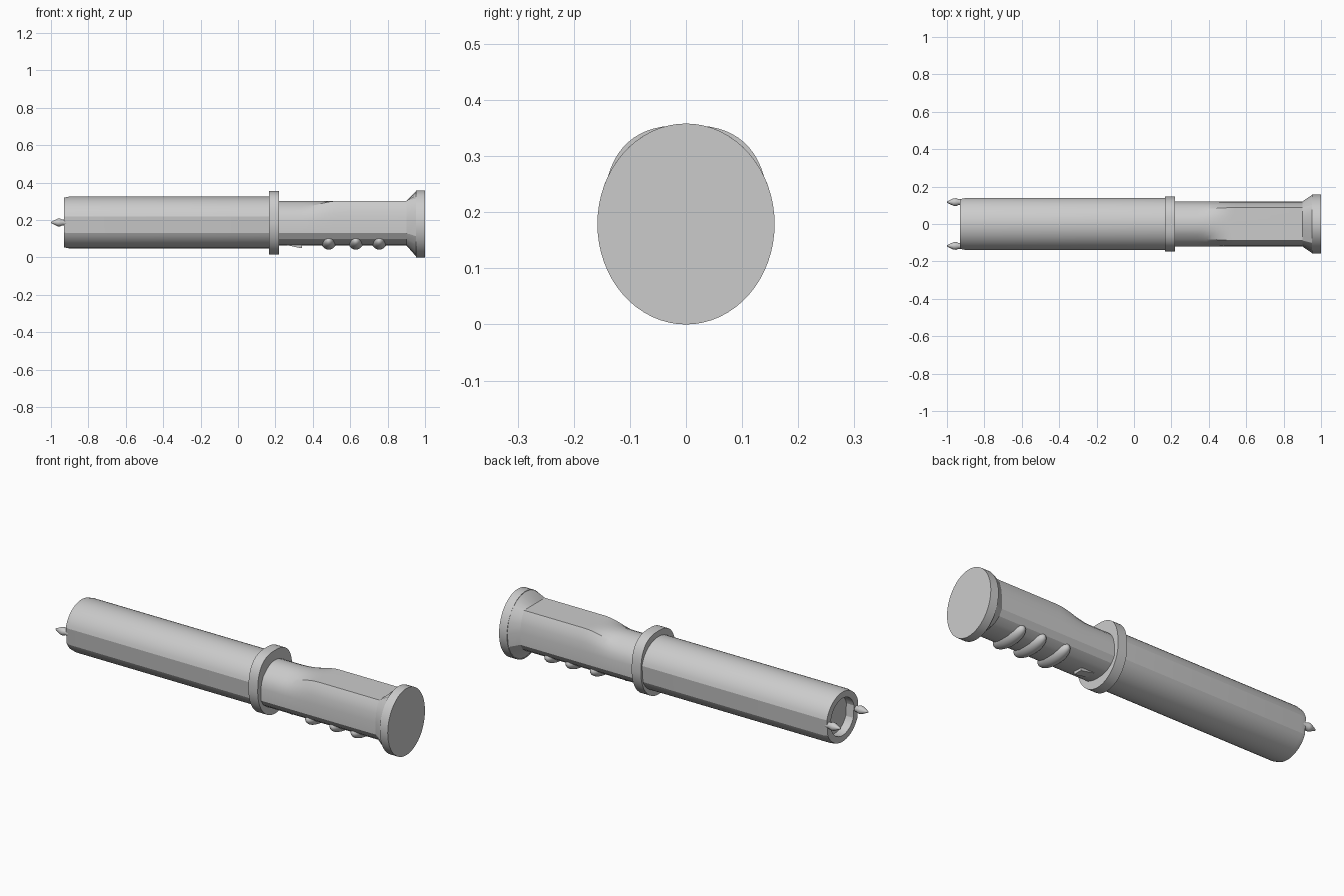
import bpy, math
from math import sin, cos, radians

if "Cube" in bpy.data.objects:
    bpy.data.objects.remove(bpy.data.objects["Cube"])

CZ = 0.185  # height of the long axis


def finish(name, verts, faces, angle=20):
    me = bpy.data.meshes.new(name)
    me.from_pydata(verts, [], faces)
    ob = bpy.data.objects.new(name, me)
    bpy.context.collection.objects.link(ob)
    bpy.ops.object.select_all(action='DESELECT')
    ob.select_set(True)
    bpy.context.view_layer.objects.active = ob
    bpy.ops.object.mode_set(mode='EDIT')
    bpy.ops.mesh.select_all(action='SELECT')
    bpy.ops.mesh.normals_make_consistent(inside=False)
    bpy.ops.object.mode_set(mode='OBJECT')
    bpy.ops.object.shade_smooth_by_angle(angle=radians(angle))
    return ob


def loft(name, rings, angle=20):
    """rings: list of (x, [(y, z)...]) joined along x, both ends capped"""
    n = len(rings[0][1])
    verts = [(x, y, z) for x, sec in rings for y, z in sec]
    faces = [(r*n+i, r*n+(i+1) % n, (r+1)*n+(i+1) % n, (r+1)*n+i)
             for r in range(len(rings)-1) for i in range(n)]
    faces += [tuple(range(n)), tuple(range((len(rings)-1)*n, len(rings)*n))]
    return finish(name, verts, faces, angle)


def ellipse(ry, rz, cy=0, cz=CZ, n=64, top_power=2):
    pts = []
    for i in range(n):
        a = 2*math.pi*i/n
        p = 2/top_power if sin(a) > 0 else 1
        pts.append((cy+ry*math.copysign(abs(cos(a))**p, cos(a)),
                    cz+rz*math.copysign(abs(sin(a))**p, sin(a))))
    return pts


def mirrored(half, cz=CZ):
    return [(y, cz+z) for y, z in half] + [(-y, cz+z) for y, z in half[-2:0:-1]]


# barrel: round tube with one flat facet along each side, recessed end
def barrel_sec(k):
    angs = [90-76*i/11 for i in range(12)] + [-24-66*i/9 for i in range(10)]
    return mirrored([(0.142*k*cos(radians(a)) if abs(a) < 89.9 else 0,
                      0.138*k*sin(radians(a))) for a in angs], 0.187)


def scaled_round(r):
    angs = [90-76*i/11 for i in range(12)] + [-24-66*i/9 for i in range(10)]
    return mirrored([(r*cos(radians(a)) if abs(a) < 89.9 else 0,
                      r*sin(radians(a))) for a in angs], 0.187)


loft("barrel", [(0.18, barrel_sec(1)), (-0.905, barrel_sec(1)),
                (-0.93, barrel_sec(0.965)), (-0.93, scaled_round(0.1)),
                (-0.885, scaled_round(0.1))])

# guard collar, fuller at the top
col = ellipse(0.147, 0.17, top_power=2.6)
loft("guard_collar", [(0.165, col), (0.22, col)])

# grip: round near the collar, blending into a flat-topped section
low = [(.12, -.055), (.1, -.085), (.07, -.107), (.035, -.118), (0, -.12)]
rnd = [(0, .118), (.03, .115), (.055, .104), (.08, .086), (.1, .066),
       (.113, .04), (.12, .01)] + low
flat = [(0, .118), (.03, .118), (.06, .118), (.088, .118), (.104, .09),
        (.114, .055), (.12, .01)] + low
rings = [(0.2, mirrored(rnd))]
for i in range(9):
    t = i/8
    s = t*t*(3-2*t)
    rings.append((0.34+0.2*t, mirrored([(a[0]+(b[0]-a[0])*s, a[1]+(b[1]-a[1])*s)
                                        for a, b in zip(rnd, flat)])))
rings.append((0.9, mirrored(flat)))
flare = []
for y, z in flat:
    a = math.atan2(z/0.178, y/0.158)
    flare.append((0.158*cos(a) if y else 0, 0.178*sin(a)-0.005))
rings.append((0.955, mirrored(flare)))
loft("grip", rings)

# pommel disc
pom = ellipse(0.158, 0.179, cz=0.179)
loft("pommel", [(0.953, pom), (1.0, pom)])

# finger ridges under the grip
for i, x in enumerate((0.485, 0.63, 0.755)):
    bpy.ops.mesh.primitive_uv_sphere_add(segments=32, ring_count=16, location=(x, 0, 0.088))
    ob = bpy.context.object
    ob.name = f"finger_ridge_{i+1}"
    ob.scale = (0.042, 0.108, 0.046)
    bpy.ops.object.shade_smooth()

# trigger wedge
prof = [(0.26, 0.08), (0.34, 0.08), (0.342, 0.05), (0.325, 0.052), (0.26, 0.066)]
n = len(prof)
verts = [(x, y, z) for y in (-0.025, 0.025) for x, z in prof]
faces = [tuple(range(n)), tuple(range(n, 2*n))]
faces += [(i, (i+1) % n, n+(i+1) % n, n+i) for i in range(n)]
finish("trigger", verts, faces)

# contact prongs
for side, label in ((1, "left"), (-1, "right")):
    loft(f"prong_{label}", [(x, ellipse(r, r, cy=0.117*side, cz=0.187, n=16))
                            for x, r in ((-0.9, .016), (-0.94, .016), (-0.95, .021),
                                         (-0.965, .02), (-1.0, .003))], 30)
